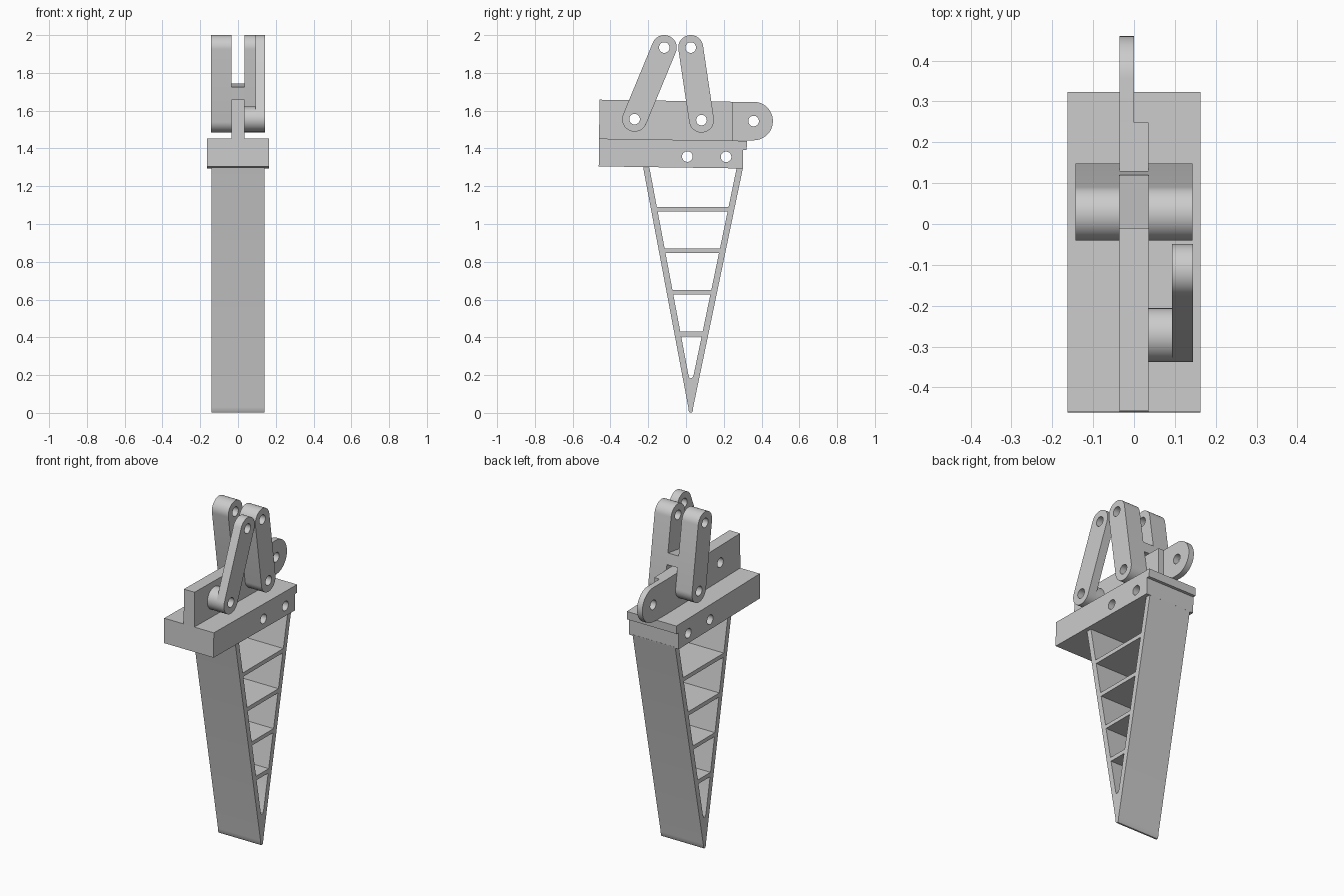
import bpy, bmesh
from math import sin, cos, pi, atan2, hypot
from mathutils import Matrix

if "Cube" in bpy.data.objects:
    bpy.data.objects.remove(bpy.data.objects["Cube"])

# maps local (x, y, z) to world (y, z, x): profiles are drawn in the side view
SIDE = Matrix(((0, 0, 1, 0), (1, 0, 0, 0), (0, 1, 0, 0), (0, 0, 0, 1)))


def arc(c, r, a0, a1, n=24):
    return [(c[0] + r * cos(a0 + (a1 - a0) * i / n),
             c[1] + r * sin(a0 + (a1 - a0) * i / n)) for i in range(n + 1)]


def circle(c, r, n=40):
    return arc(c, r, 0, 2 * pi, n)[:-1]


def capsule(a, b, r):
    t = atan2(b[1] - a[1], b[0] - a[0])
    return arc(b, r, t - pi / 2, t + pi / 2) + arc(a, r, t + pi / 2, t + 3 * pi / 2)


def prism(name, loops, x0, x1):
    """Extrude a side profile (outline first, then holes) from x0 to x1."""
    cu = bpy.data.curves.new(name, 'CURVE')
    cu.dimensions = '2D'
    cu.fill_mode = 'BOTH'
    cu.extrude = (x1 - x0) / 2
    for pts in loops:
        s = cu.splines.new('POLY')
        s.points.add(len(pts) - 1)
        for p, q in zip(s.points, pts):
            p.co = (q[0], q[1], 0, 1)
        s.use_cyclic_u = True
    tmp = bpy.data.objects.new(name, cu)
    bpy.context.collection.objects.link(tmp)
    dg = bpy.context.evaluated_depsgraph_get()
    me = bpy.data.meshes.new_from_object(tmp.evaluated_get(dg))
    bpy.data.objects.remove(tmp)
    bpy.data.curves.remove(cu)
    me.transform(Matrix.Translation(((x0 + x1) / 2, 0, 0)) @ SIDE)
    bm = bmesh.new()
    bm.from_mesh(me)
    bmesh.ops.remove_doubles(bm, verts=bm.verts, dist=1e-5)
    bmesh.ops.recalc_face_normals(bm, faces=bm.faces)
    bm.to_mesh(me)
    bm.free()
    ob = bpy.data.objects.new(name, me)
    bpy.context.collection.objects.link(ob)
    bpy.ops.object.select_all(action='DESELECT')
    bpy.context.view_layer.objects.active = ob
    ob.select_set(True)
    bpy.ops.object.shade_smooth_by_angle(angle=0.5)
    return ob


HOLE = 0.028
W = 0.035                                   # half thickness of the web
REAR_LOW, REAR_TOP = (0.082, 1.55), (0.025, 1.934)
FRONT_LOW, FRONT_TOP = (-0.272, 1.555), (-0.115, 1.934)
R = 0.066

# tapered finger: two walls joined by ribs
def left(z, inset=0.0):
    return 0.012 + (-0.227 - 0.012) * (z - 0.03) / 1.27 + inset

def right(z, inset=0.0):
    return 0.038 + (0.302 - 0.038) * (z - 0.03) / 1.27 - inset

T = 0.033
outline = [(left(1.3), 1.3), (0.012, 0.03), (0.014, 0.01), (0.02, 0.001),
           (0.03, 0.001), (0.036, 0.01), (0.038, 0.03), (right(1.3), 1.3)]
loops = [outline]
for low, high in ((1.091, 1.3), (0.87, 1.067), (0.65, 0.846), (0.43, 0.627)):
    loops.append([(left(low, T), low), (right(low, T), low),
                  (right(high, T), high), (left(high, T), high)])
loops.append([(left(0.2, T), 0.2), (0.018, 0.186), (0.025, 0.182), (0.033, 0.186),
              (right(0.2, T), 0.2), (right(0.405, T), 0.405), (left(0.405, T), 0.405)])
prism("finger", loops, -0.14, 0.14)

# mounting block with a lip at the back
prism("block", [[(-0.462, 1.305), (0.301, 1.294), (0.303, 1.392), (0.321, 1.392),
                 (0.323, 1.44), (-0.46, 1.452)],
                circle((0.007, 1.357), HOLE), circle((0.212, 1.355), HOLE)], -0.163, 0.163)

# upright web and its thinner rounded tab
prism("web", [[(-0.46, 1.451), (0.245, 1.441), (0.248, 1.647), (-0.458, 1.658)],
              circle(FRONT_LOW, HOLE), circle(REAR_LOW, HOLE)], -W, W)
tab = (0.358, 1.545)
prism("web_tab", [[(0.248, 1.647), (0.245, 1.441)] + arc(tab, 0.102, -pi / 2, pi / 2),
                  circle(tab, HOLE)], -W, 0.0)

# rear link: two prongs with a bridge above the web
prong = [capsule(REAR_LOW, REAR_TOP, R), circle(REAR_LOW, HOLE), circle(REAR_TOP, HOLE)]
prism("rear_link_right", prong, W, 0.143)
prism("rear_link_left", prong, -0.143, -W)
dy, dz = REAR_TOP[0] - REAR_LOW[0], REAR_TOP[1] - REAR_LOW[1]
n = hypot(dy, dz)
uy, uz = dy / n, dz / n
bridge = [(REAR_LOW[0] + uy * a + uz * b, REAR_LOW[1] + uz * a - uy * b)
          for a, b in ((0.12, -R), (0.12, R), (0.186, R), (0.186, -R))]
prism("rear_link_bridge", [bridge], -W, W)

# front link on the right side with a spacer boss at its foot
prism("front_link", [capsule(FRONT_LOW, FRONT_TOP, R), circle(FRONT_LOW, HOLE),
                     circle(FRONT_TOP, HOLE)], 0.093, 0.144)
prism("front_link_boss", [circle(FRONT_LOW, R), circle(FRONT_LOW, HOLE)], W, 0.093)
